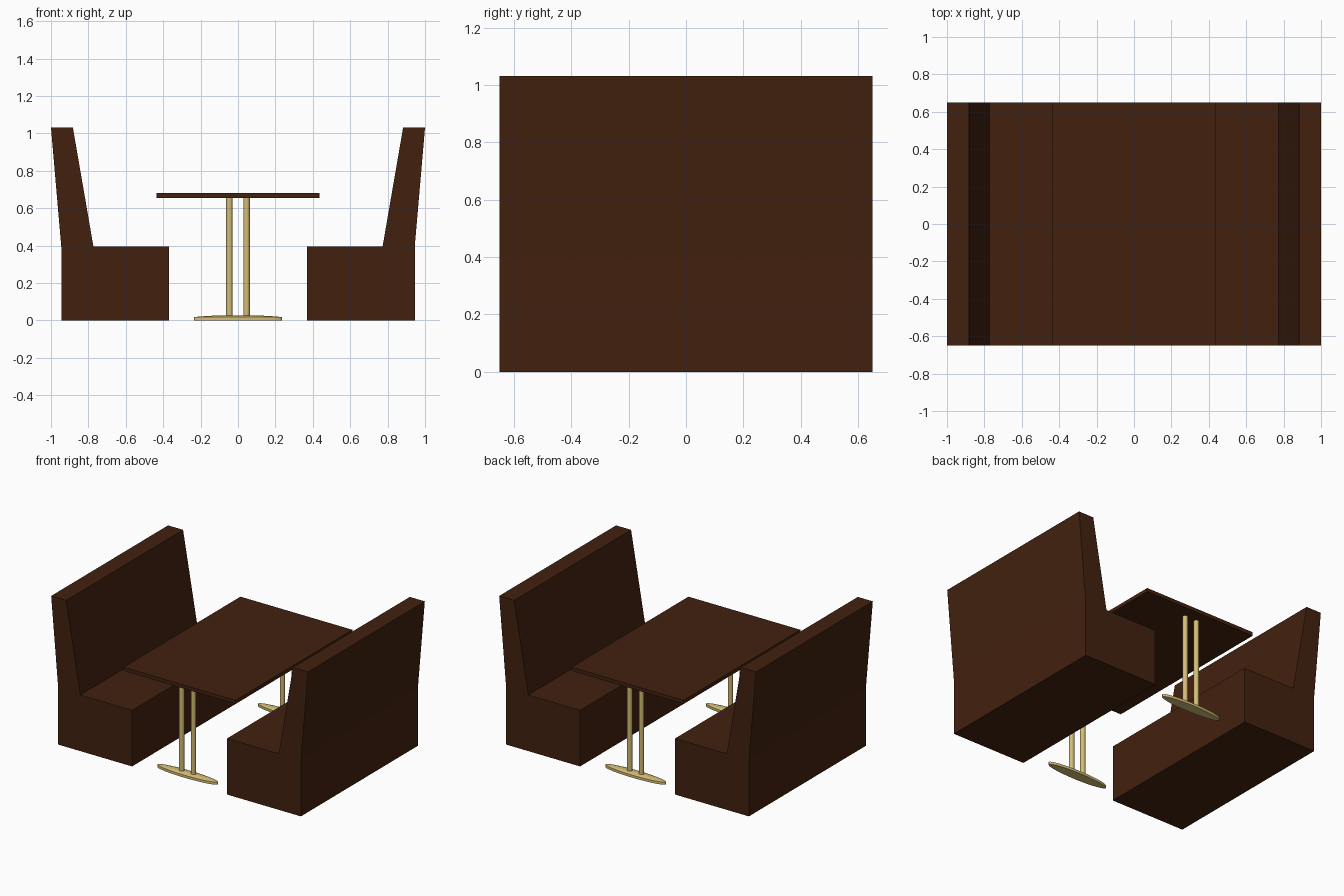
import bpy, bmesh, math
from mathutils import Matrix

if "Cube" in bpy.data.objects:
    bpy.data.objects.remove(bpy.data.objects["Cube"])


def material(name, rgb):
    m = bpy.data.materials.new(name)
    m.diffuse_color = (*rgb, 1)
    m.use_nodes = True
    m.node_tree.nodes["Principled BSDF"].inputs["Base Color"].default_value = m.diffuse_color
    return m


wood = material("dark brown", (0.055, 0.0155, 0.0047))
brass = material("brass", (0.66, 0.51, 0.18))


def finish(bm, name, mat, smooth=False):
    bmesh.ops.recalc_face_normals(bm, faces=bm.faces)
    me = bpy.data.meshes.new(name)
    bm.to_mesh(me)
    bm.free()
    me.materials.append(mat)
    ob = bpy.data.objects.new(name, me)
    bpy.context.collection.objects.link(ob)
    if smooth:
        bpy.ops.object.select_all(action='DESELECT')
        ob.select_set(True)
        bpy.context.view_layer.objects.active = ob
        bpy.ops.object.shade_smooth_by_angle(angle=math.radians(35))
    return ob


def bench(name, side):
    # side profile extruded along the seat length
    profile = [(0.37, 0), (0.945, 0), (0.945, 0.395), (1.0, 1.032),
               (0.883, 1.032), (0.773, 0.395), (0.37, 0.395)]
    bm = bmesh.new()
    face = bm.faces.new([bm.verts.new((side * x, -0.65, z)) for x, z in profile])
    new = bmesh.ops.extrude_face_region(bm, geom=[face])["geom"]
    bmesh.ops.translate(bm, vec=(0, 1.3, 0),
                        verts=[v for v in new if isinstance(v, bmesh.types.BMVert)])
    finish(bm, name, wood)


def pole(name, x, y):
    bm = bmesh.new()
    bmesh.ops.create_cone(bm, cap_ends=True, segments=20, radius1=0.017,
                          radius2=0.017, depth=0.637,
                          matrix=Matrix.Translation((x, y, 0.3385)))
    finish(bm, name, brass, True)


def foot(name, y):
    # long oval plate with a gently domed top
    n = 40
    bm = bmesh.new()
    rings = []
    for scale, z in [(1, 0), (1, 0.018), (0.7, 0.024), (0.35, 0.027)]:
        rings.append([bm.verts.new((0.235 * scale * math.cos(2 * math.pi * i / n),
                                    y + 0.038 * scale * math.sin(2 * math.pi * i / n), z))
                      for i in range(n)])
    for a, b in zip(rings, rings[1:]):
        for i in range(n):
            j = (i + 1) % n
            bm.faces.new((a[i], a[j], b[j], b[i]))
    bm.faces.new(rings[0][::-1])
    bm.faces.new(rings[-1])
    finish(bm, name, brass, True)


# benches
bench("left_bench", -1)
bench("right_bench", 1)

# table top
bm = bmesh.new()
bmesh.ops.create_cube(bm, size=1, matrix=Matrix.Translation((0, 0, 0.668))
                      @ Matrix.Diagonal((0.872, 1.3, 0.026, 1)))
finish(bm, "table_top", wood)

# two pedestals, each with a pair of poles
for end, y in (("front", -0.56), ("back", 0.56)):
    foot(end + "_foot", y)
    for side, x in (("left", -0.046), ("right", 0.046)):
        pole(f"{end}_{side}_pole", x, y)
